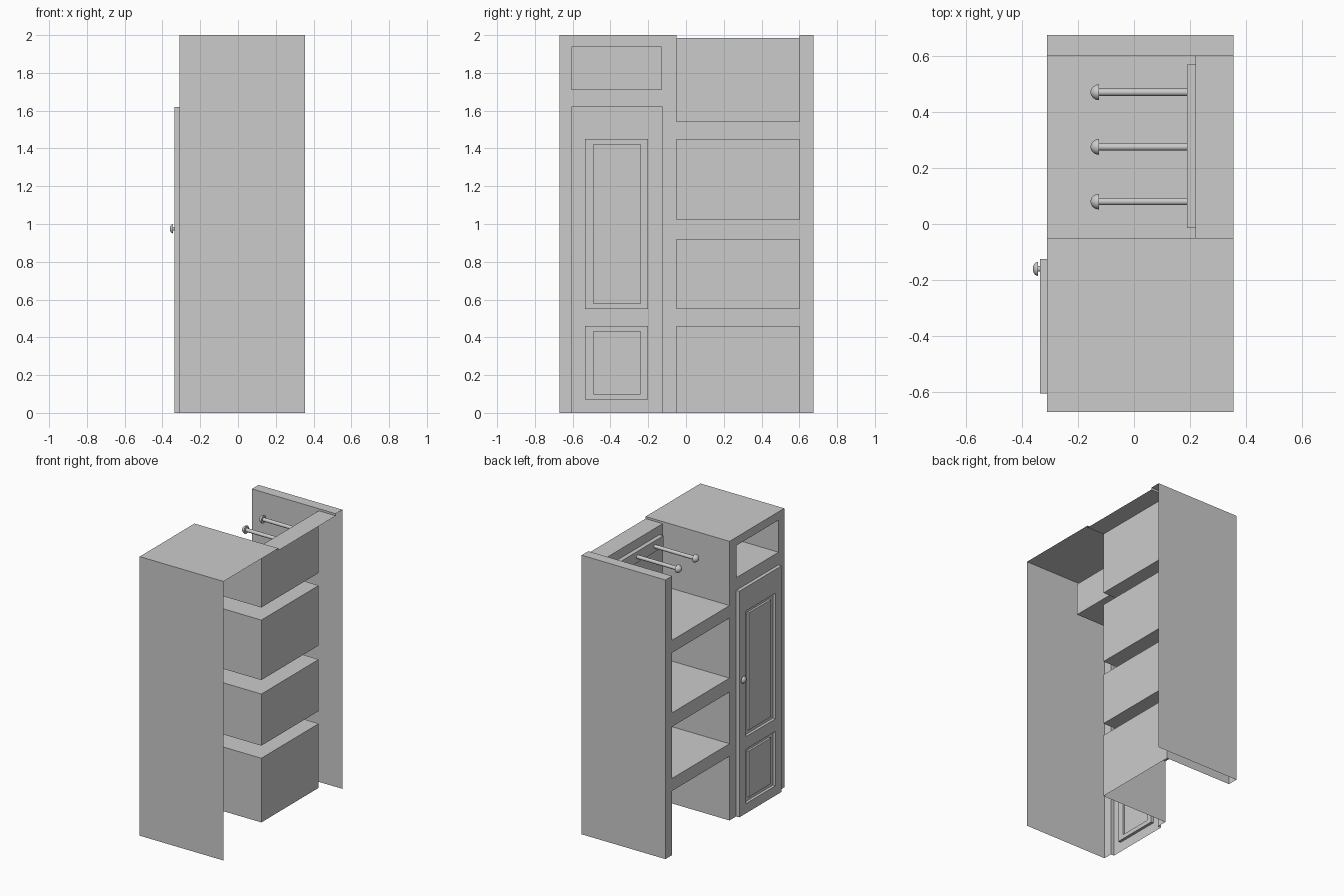
import bpy, bmesh, math
from mathutils import Matrix, Vector

if "Cube" in bpy.data.objects:
    bpy.data.objects.remove(bpy.data.objects["Cube"])

FRONT, BACK = -0.31, 0.355      # open side faces -x


def finish(bm, name, smooth=False):
    mesh = bpy.data.meshes.new(name)
    bmesh.ops.remove_doubles(bm, verts=bm.verts, dist=1e-5)
    bm.to_mesh(mesh)
    bm.free()
    ob = bpy.data.objects.new(name, mesh)
    bpy.context.collection.objects.link(ob)
    if smooth:
        bpy.ops.object.select_all(action='DESELECT')
        ob.select_set(True)
        bpy.context.view_layer.objects.active = ob
        bpy.ops.object.shade_smooth_by_angle(angle=math.radians(40))
    return ob


def sheet(bm, axis, at, a0, a1, b0, b1, sign):
    """Single quad across an axis; sign is the normal direction."""
    pts = []
    for a, b in ((a0, b0), (a1, b0), (a1, b1), (a0, b1)):
        p = [a, b]
        p.insert(axis, at)
        pts.append(bm.verts.new(p))
    f = bm.faces.new(pts)
    f.normal_update()
    if f.normal[axis] * sign < 0:
        f.normal_flip()


def holed_sheet(bm, x, y0, y1, z0, z1, holes):
    """Front-facing sheet with rectangular openings."""
    ys = sorted({y0, y1, *[v for h in holes for v in h[:2]]})
    zs = sorted({z0, z1, *[v for h in holes for v in h[2:]]})
    for ya, yb in zip(ys, ys[1:]):
        for za, zb in zip(zs, zs[1:]):
            cy, cz = (ya + yb) / 2, (za + zb) / 2
            if not any(h[0] < cy < h[1] and h[2] < cz < h[3] for h in holes):
                sheet(bm, 0, x, ya, yb, za, zb, -1)


def walls(bm, rect, x0, x1, inward=1, skip=''):
    """Four walls around a y/z rectangle, facing in (1) or out (-1)."""
    y0, y1, z0, z1 = rect
    sheet(bm, 1, y0, x0, x1, z0, z1, inward)
    sheet(bm, 1, y1, x0, x1, z0, z1, -inward)
    if 'b' not in skip:
        sheet(bm, 2, z0, x0, x1, y0, y1, inward)
    if 't' not in skip:
        sheet(bm, 2, z1, x0, x1, y0, y1, -inward)


def box(name, x0, x1, rect):
    bm = bmesh.new()
    walls(bm, rect, x0, x1, -1)
    sheet(bm, 0, x0, *rect, -1)
    sheet(bm, 0, x1, *rect, 1)
    return finish(bm, name)


def turned(name, profile, origin, steps=24):
    """Profile of (x, radius) spun about the x axis."""
    bm = bmesh.new()
    vs = [bm.verts.new((x, r, 0)) for x, r in profile]
    es = [bm.edges.new(p) for p in zip(vs, vs[1:])]
    bmesh.ops.spin(bm, geom=vs + es, cent=(0, 0, 0), axis=(1, 0, 0),
                   angle=math.tau, steps=steps)
    bmesh.ops.remove_doubles(bm, verts=bm.verts, dist=1e-5)
    bmesh.ops.recalc_face_normals(bm, faces=bm.faces)
    bmesh.ops.transform(bm, matrix=Matrix.Translation(Vector(origin)), verts=bm.verts)
    return finish(bm, name, True)


def dome(depth, radius, n=7):
    return [(-depth * math.cos(t), radius * math.sin(t))
            for t in (i * math.pi / 2 / n for i in range(n + 1))]


# Openings as y0, y1, z0, z1
cubby = (-0.605, -0.13, 1.71, 1.94)
door = (-0.605, -0.125, 0.0, 1.62)
bays = [(-0.05, 0.6, 0.0, 0.46), (-0.05, 0.6, 0.55, 0.92),
        (-0.05, 0.6, 1.02, 1.45), (-0.05, 0.6, 1.54, 1.985)]

# Cabinet shell: front frame, outer sides, tops and rear rim (back and base are open)
bm = bmesh.new()
holed_sheet(bm, FRONT, -0.67, 0.675, 0, 2,
            [cubby, door] + bays[:3] + [(-0.05, 0.6, 1.54, 2.0)])
sheet(bm, 1, -0.67, FRONT, BACK, 0, 2, -1)
sheet(bm, 1, 0.675, FRONT, BACK, 0, 2, 1)
sheet(bm, 2, 2.0, FRONT, BACK, -0.67, -0.05, 1)
sheet(bm, 2, 2.0, FRONT, BACK, 0.6, 0.675, 1)
sheet(bm, 2, 1.985, 0.22, BACK, -0.05, 0.6, 1)
sheet(bm, 1, -0.05, FRONT, BACK, 1.985, 2, 1)
sheet(bm, 1, 0.6, FRONT, BACK, 1.985, 2, -1)
finish(bm, "cabinet_shell")

# Shelf bays, the top one open above and the lowest without a floor
bm = bmesh.new()
for i, r in enumerate(bays):
    walls(bm, r, FRONT, 0.22, 1, {0: 'b', 3: 't'}.get(i, ''))
    sheet(bm, 0, 0.22, *r, -1)
finish(bm, "shelf_bays")

# Small cubby above the door
bm = bmesh.new()
walls(bm, cubby, FRONT, -0.02)
sheet(bm, 0, -0.02, *cubby, -1)
finish(bm, "upper_cubby")

# Door with two raised panels
panels = [((-0.535, -0.2, 0.07, 0.46), (-0.49, -0.24, 0.10, 0.43)),
          ((-0.535, -0.2, 0.55, 1.45), (-0.49, -0.24, 0.58, 1.42))]
bm = bmesh.new()
walls(bm, door, -0.335, FRONT, -1, 'b')
holed_sheet(bm, -0.335, *door, [p[0] for p in panels])
for outer, inner in panels:
    walls(bm, outer, -0.335, -0.315)
    holed_sheet(bm, -0.315, *outer, [inner])
    walls(bm, inner, -0.33, -0.315, -1)
    sheet(bm, 0, -0.33, *inner, -1)
finish(bm, "door")

# Door knob
turned("door_knob", [(x - 0.008, r) for x, r in dome(0.018, 0.025)] +
       [(-0.008, 0.010), (0.002, 0.010)], (-0.335, -0.16, 0.975))

# Hanging rail with three coat pegs
box("peg_rail", 0.19, 0.22, (-0.015, 0.57, 1.84, 1.92))
for i in range(3):
    turned(f"coat_peg_{i + 1}", dome(0.03, 0.028) + [(0, 0.013), (0.315, 0.013)],
           (-0.125, 0.08 + 0.195 * i, 1.88))
